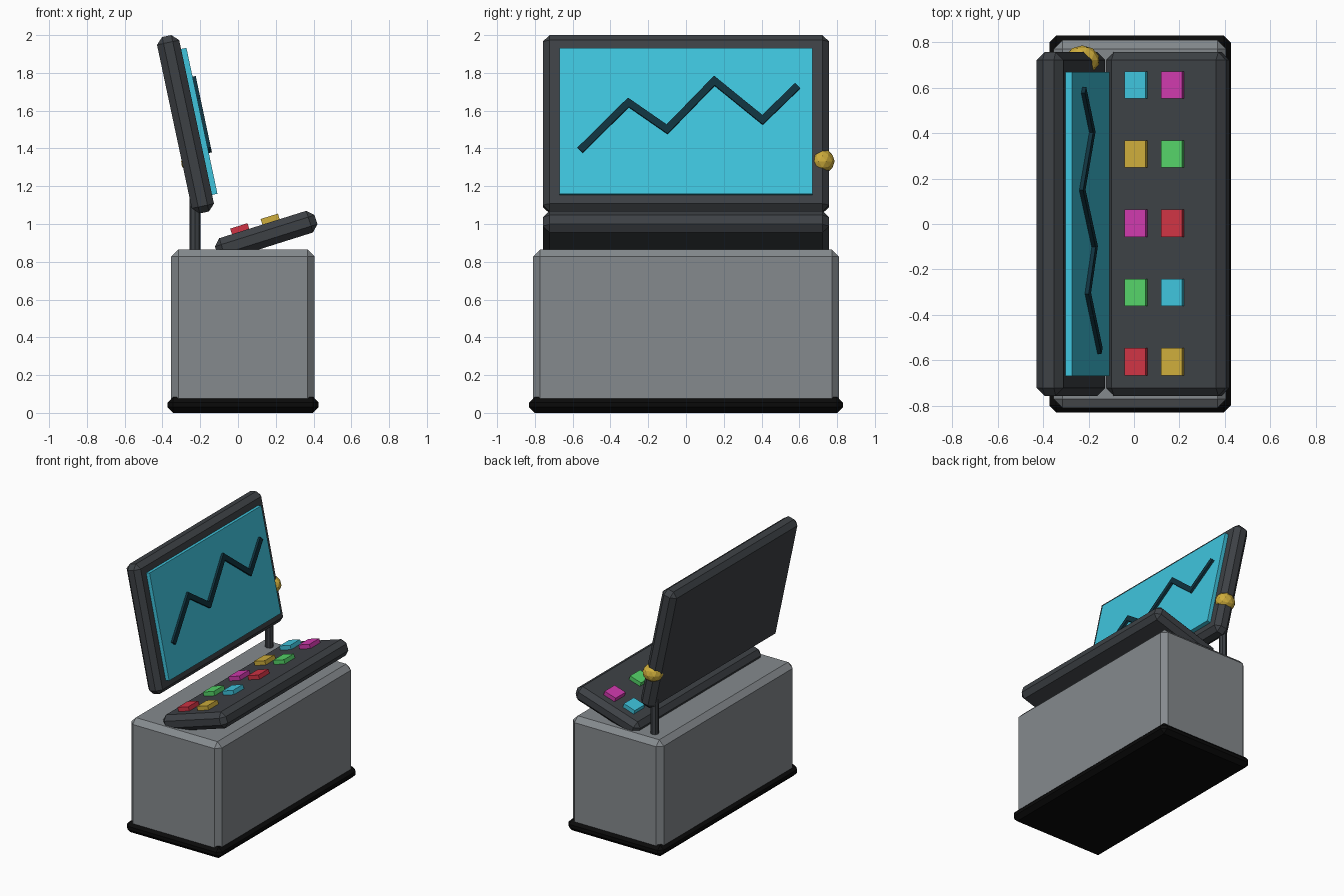
import bpy
import math
from mathutils import Matrix, Vector

if "Cube" in bpy.data.objects:
    bpy.data.objects.remove(bpy.data.objects["Cube"])


def material(name, rgb):
    m = bpy.data.materials.new(name)
    m.diffuse_color = (*rgb, 1.0)
    m.use_nodes = True
    m.node_tree.nodes["Principled BSDF"].inputs["Base Color"].default_value = m.diffuse_color
    return m


CHARCOAL = material("charcoal", (0.047, 0.053, 0.060))
GREY = material("grey", (0.235, 0.255, 0.27))
BLACK = material("black", (0.003, 0.003, 0.003))
CYAN = material("cyan", (0.05, 0.55, 0.72))
INK = material("dark_teal", (0.005, 0.032, 0.048))
YELLOW = material("yellow", (0.62, 0.42, 0.045))
MAGENTA = material("magenta", (0.63, 0.042, 0.42))
GREEN = material("green", (0.09, 0.65, 0.14))
RED = material("red", (0.63, 0.034, 0.058))


def box(name, size, mat, matrix, bevel=0.0):
    """Box of the given size placed by a matrix, with optional chamfered edges."""
    bpy.ops.mesh.primitive_cube_add(size=1)
    ob = bpy.context.object
    ob.name = name
    ob.data.transform(Matrix.Diagonal((*size, 1.0)))
    ob.matrix_world = matrix
    ob.data.materials.append(mat)
    if bevel:
        mod = ob.modifiers.new("chamfer", 'BEVEL')
        mod.width = bevel
        mod.segments = 1
    return ob


def move(x, y, z):
    return Matrix.Translation((x, y, z))


def tilt(degrees):
    return Matrix.Rotation(math.radians(degrees), 4, 'Y')


# Plinth and cabinet
box("plinth", (0.80, 1.66, 0.085), BLACK, move(0.027, 0, 0.0425), 0.03)
box("cabinet", (0.76, 1.62, 0.845), GREY, move(0.026, 0, 0.4425), 0.038)

# Sloping control desk: local x runs up the slope, local z is its normal
desk = move(0.149, 0, 0.94) @ tilt(-17.5)
box("control_desk", (0.553, 1.515, 0.12), CHARCOAL, desk, 0.035)

# Two columns of buttons
rows = [(CYAN, MAGENTA), (YELLOW, GREEN), (MAGENTA, RED), (GREEN, CYAN), (RED, YELLOW)]
for r, pair in enumerate(rows):
    for c, mat in enumerate(pair):
        place = desk @ move((-0.123, 0.046)[c], 0.613 - 0.305 * r, 0.07)
        box(f"button_{r + 1}_{c + 1}", (0.096, 0.12, 0.042), mat, place)

# Leaning monitor: local x is the screen normal, local z runs up the screen
monitor = move(-0.278, 0, 1.528) @ tilt(-12)
box("monitor_case", (0.12, 1.515, 0.955), CHARCOAL, monitor, 0.035)
box("screen", (0.04, 1.34, 0.79), CYAN, monitor @ move(0.069, 0, 0), 0)

# Zigzag chart line made of bars lying on the screen
chart = [(-0.55, 1.40), (-0.305, 1.642), (-0.10, 1.50), (0.15, 1.757), (0.405, 1.55), (0.58, 1.72)]
cos_lean = math.cos(math.radians(12))
points = [Vector((0.096, y, (z - 1.547) / cos_lean)) for y, z in chart]
for i, (a, b) in enumerate(zip(points, points[1:])):
    d = b - a
    turn = Matrix.Rotation(math.atan2(d.z, d.y), 4, 'X')
    mid = (a + b) / 2
    box(f"chart_line_{i + 1}", (0.02, d.length + 0.03, 0.038), INK,
        monitor @ Matrix.Translation(mid) @ turn)

# Support post and its joint ball
bpy.ops.mesh.primitive_cylinder_add(vertices=8, radius=0.029, depth=0.50,
                                    location=(-0.227, 0.70, 1.09))
post = bpy.context.object
post.name = "support_post"
post.data.materials.append(CHARCOAL)

bpy.ops.mesh.primitive_ico_sphere_add(subdivisions=2, radius=0.065, location=(-0.228, 0.722, 1.332))
ball = bpy.context.object
ball.name = "joint_ball"
ball.scale = (1.18, 1, 1)
ball.data.materials.append(YELLOW)
